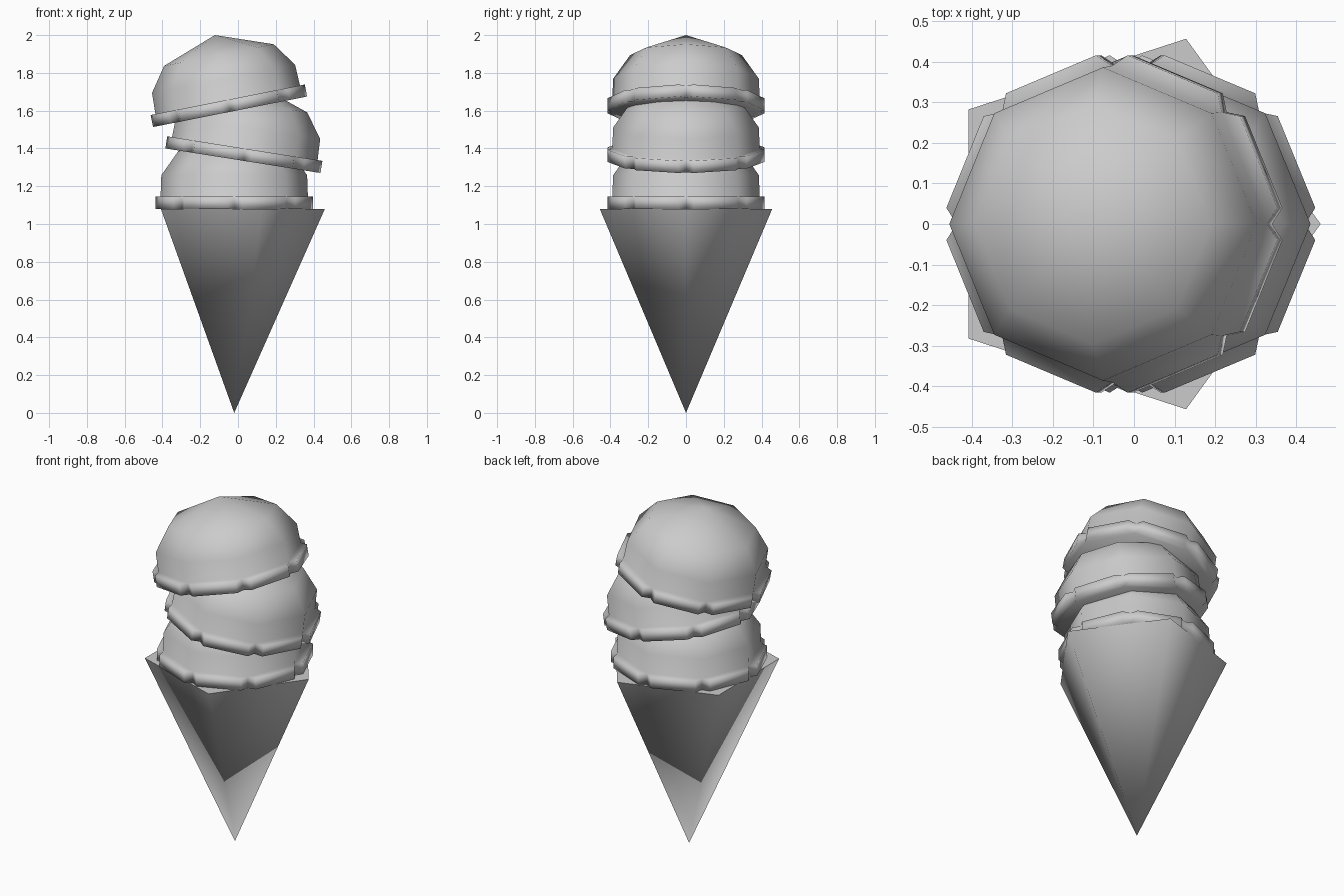
import bpy, bmesh
from math import cos, sin, pi, radians

if "Cube" in bpy.data.objects:
    bpy.data.objects.remove(bpy.data.objects["Cube"])


def ring(bm, sides, r, z):
    return [bm.verts.new((r * cos(2 * pi * i / sides), r * sin(2 * pi * i / sides), z))
            for i in range(sides)]


def finish(bm, name, location, tilt=0):
    bmesh.ops.recalc_face_normals(bm, faces=bm.faces)
    for f in bm.faces:
        f.smooth = True
    mesh = bpy.data.meshes.new(name)
    bm.to_mesh(mesh)
    bm.free()
    obj = bpy.data.objects.new(name, mesh)
    obj.location = location
    obj.rotation_euler.y = radians(tilt)
    bpy.context.collection.objects.link(obj)


def build_cone():
    # five-sided wafer with a crisp rim around its flat top
    bm = bmesh.new()
    rim = ring(bm, 5, 0.48, 1.08)
    tip = bm.verts.new((0, 0, 0))
    for i in range(5):
        bm.faces.new((tip, rim[(i + 1) % 5], rim[i]))
    lid = bm.faces.new(rim)
    for e in lid.edges:
        e.smooth = False
    finish(bm, "wafer_cone", (-0.02, 0, 0))


def build_scoop(name, location, tilt):
    # eight-sided dome
    bm = bmesh.new()
    n = 8
    profile = [(0.39, 0), (0.39, 0.065), (0.386, 0.178), (0.296, 0.306)]
    rings = [ring(bm, n, r, z) for r, z in profile]
    top = bm.verts.new((0, 0, 0.414))
    skirt = []
    for k in range(len(rings) - 1):
        a, b = rings[k], rings[k + 1]
        for i in range(n):
            j = (i + 1) % n
            f = bm.faces.new((a[i], a[j], b[j], b[i]))
            if k == 0:
                skirt.append(f)
    for i in range(n):
        bm.faces.new((rings[-1][i], rings[-1][(i + 1) % n], top))
    bm.faces.new(rings[0][::-1])
    bmesh.ops.recalc_face_normals(bm, faces=bm.faces)

    # lip: each lowest side face pushed out and narrowed, leaving corner notches
    for f in bmesh.ops.extrude_discrete_faces(bm, faces=skirt)["faces"]:
        c = f.calc_center_median()
        out = c.copy()
        out.z = 0
        out.normalize()
        for v in f.verts:
            d = v.co - c
            z = v.co.z
            v.co = c + d * 0.82 + out * 0.039
            v.co.z = z
    finish(bm, name, location, tilt)


build_cone()
build_scoop("bottom_scoop", (-0.02, 0, 1.08), 0)
build_scoop("middle_scoop", (0.026, 0, 1.335), 9)
build_scoop("top_scoop", (-0.042, 0, 1.594), -11.2)
